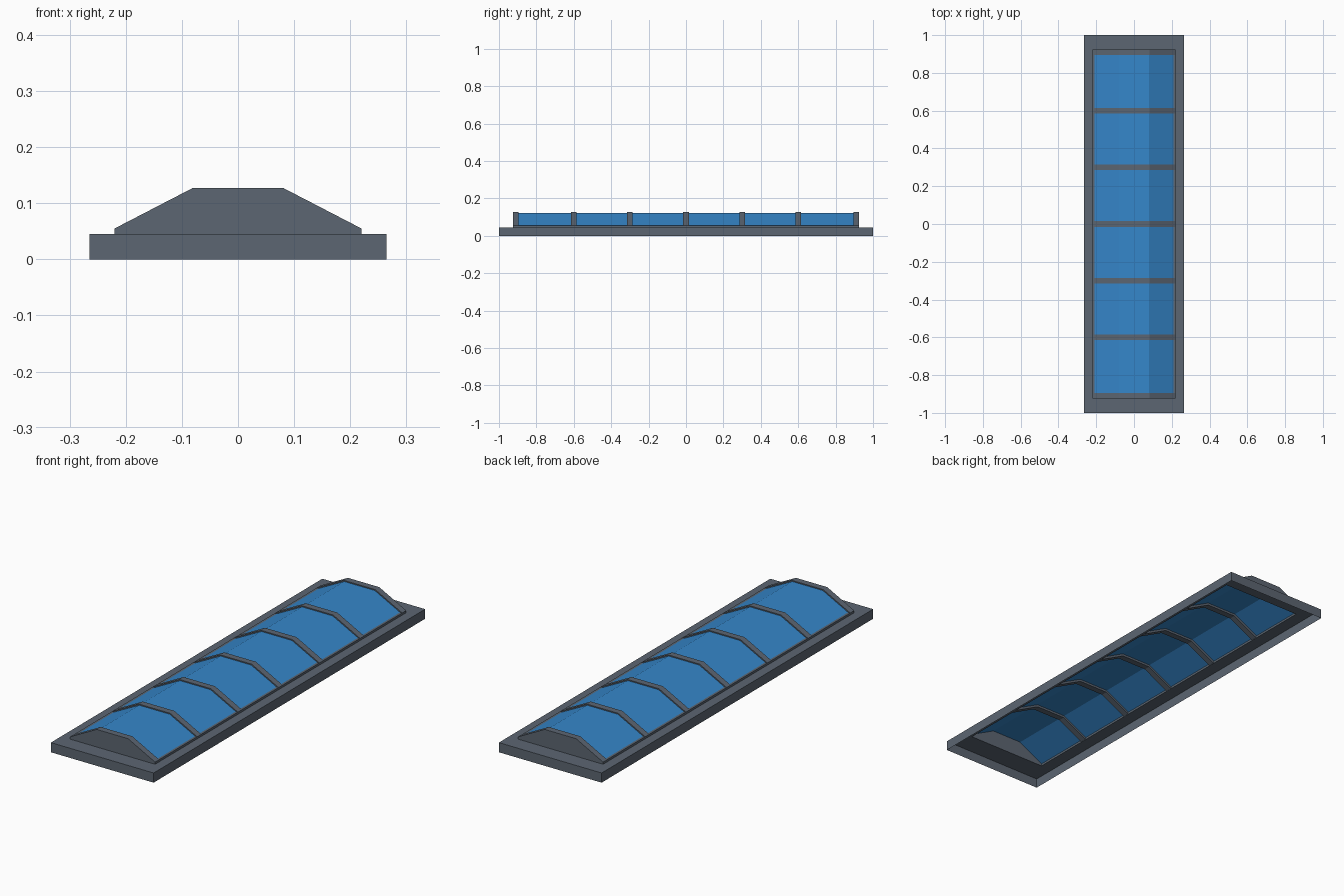
import bpy

if "Cube" in bpy.data.objects:
    bpy.data.objects.remove(bpy.data.objects["Cube"])


def make_material(name, color):
    mat = bpy.data.materials.new(name)
    mat.diffuse_color = (*color, 1.0)
    mat.use_nodes = True
    mat.node_tree.nodes["Principled BSDF"].inputs["Base Color"].default_value = mat.diffuse_color
    return mat


GREY = make_material("slate grey metal", (0.107, 0.133, 0.168))
BLUE = make_material("blue glazing", (0.036, 0.242, 0.597))


def make_object(name, verts, faces, mat):
    mesh = bpy.data.meshes.new(name)
    mesh.from_pydata(verts, [], faces)
    mesh.materials.append(mat)
    mesh.update()
    obj = bpy.data.objects.new(name, mesh)
    bpy.context.collection.objects.link(obj)
    return obj


def rect(hx, hy, z):
    return [(-hx, -hy, z), (hx, -hy, z), (hx, hy, z), (-hx, hy, z)]


def extrude_profile(name, profile, y0, y1, mat):
    """Solid from a counter-clockwise XZ profile (seen from the front)."""
    n = len(profile)
    verts = [(x, y, z) for y in (y0, y1) for x, z in profile]
    faces = [tuple(range(n)), tuple(reversed(range(n, 2 * n)))]
    faces += [(i, i + n, (i + 1) % n + n, (i + 1) % n) for i in range(n)]
    return make_object(name, verts, faces, mat)


def mirrored(right_half):
    """Right half of an arch, bottom to top, continued down the left."""
    return right_half + [(-x, z) for x, z in reversed(right_half)]


OUTER = mirrored([(0.22, 0.045), (0.22, 0.055), (0.081, 0.127)])
INNER = mirrored([(0.2066, 0.045), (0.0765, 0.112)])
GLASS = mirrored([(0.209, 0.055), (0.0788, 0.122)])

# Open-bottomed curb: outer walls and a flat top rim around the opening
H = 0.045
curb_verts = rect(0.265, 1.0, 0) + rect(0.265, 1.0, H) + rect(0.22, 0.925, H)
curb_faces = []
for i in range(4):
    j = (i + 1) % 4
    curb_faces.append((i, j, j + 4, i + 4))
    curb_faces.append((i + 4, j + 4, j + 8, i + 8))
make_object("curb", curb_verts, curb_faces, GREY)

# Solid end caps
for label, y in (("front", -0.91), ("back", 0.91)):
    extrude_profile(label + "_end_cap", OUTER, y - 0.015, y + 0.015, GREY)

# Arched ribs between the panes
for k in range(-2, 3):
    y = 0.3 * k
    extrude_profile(f"rib_{k + 3}", OUTER + INNER[::-1], y - 0.015, y + 0.015, GREY)

# Side rails along the lower glass edge
for label, s in (("left", -1), ("right", 1)):
    x0, x1 = sorted((0.205 * s, 0.22 * s))
    rail = [(x0, H), (x1, H), (x1, 0.055), (x0, 0.055)]
    extrude_profile(label + "_side_rail", rail, -0.9, 0.9, GREY)

# Three-sided glazing, one sheet per bay
edges = [-0.895] + [0.3 * k for k in range(-2, 3)] + [0.895]
for b in range(6):
    n = len(GLASS)
    pts = [(x, y, z) for y in (edges[b], edges[b + 1]) for x, z in GLASS]
    make_object(f"glass_pane_{b + 1}", pts,
                [(i, i + n, i + n + 1, i + 1) for i in range(n - 1)], BLUE)
